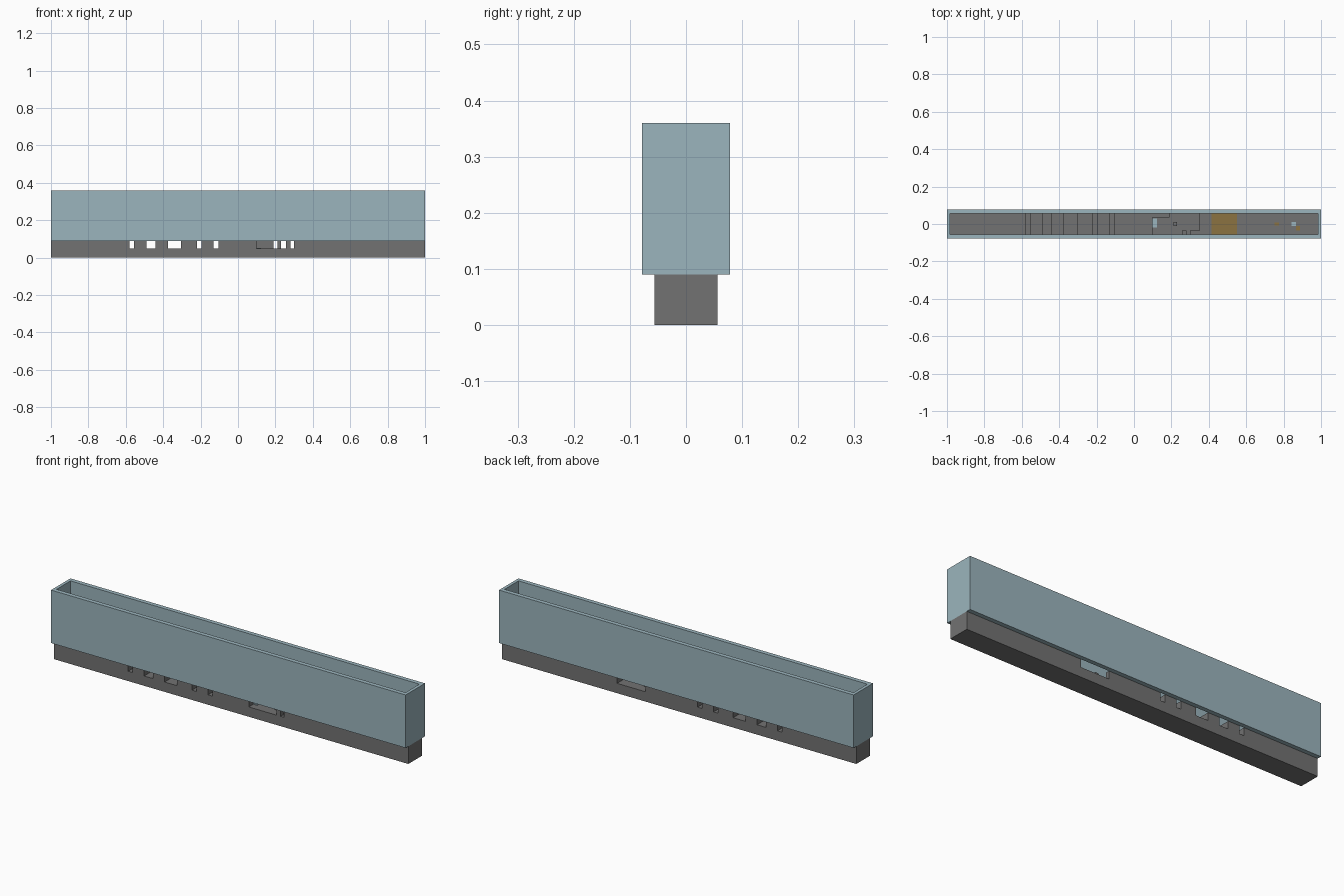
import bpy
import bmesh

default = bpy.data.objects.get("Cube")
if default:
    bpy.data.objects.remove(default, do_unlink=True)


def material(name, rgb):
    mat = bpy.data.materials.new(name)
    mat.use_nodes = True
    mat.diffuse_color = (*rgb, 1)
    mat.node_tree.nodes["Principled BSDF"].inputs["Base Color"].default_value = (*rgb, 1)
    return mat


GLASS = material("pale blue glass", (0.33, 0.46, 0.51))
STONE = material("grey stone", (0.17, 0.17, 0.17))
WOOD = material("brown wood", (0.26, 0.17, 0.053))

HALF_BASE = 0.056    # half depth of the plinth and of the hall inside
FLOOR = 0.09         # top of the plinth
SILL = 0.05          # bottom of the openings


def prism(name, points, low, high, mat, axis="z"):
    """Extrude a plan (axis z) or a side profile (axis y) between two levels."""
    bm = bmesh.new()
    place = (lambda a, b: (a, b, low)) if axis == "z" else (lambda a, b: (a, low, b))
    face = bm.faces.new([bm.verts.new(place(*p)) for p in points])
    extruded = bmesh.ops.extrude_face_region(bm, geom=[face])["geom"]
    shift = (0, 0, high - low) if axis == "z" else (0, high - low, 0)
    bmesh.ops.translate(bm, vec=shift,
                        verts=[v for v in extruded if isinstance(v, bmesh.types.BMVert)])
    bmesh.ops.recalc_face_normals(bm, faces=bm.faces)
    mesh = bpy.data.meshes.new(name)
    bm.to_mesh(mesh)
    bm.free()
    mesh.materials.append(mat)
    obj = bpy.data.objects.new(name, mesh)
    bpy.context.collection.objects.link(obj)
    return obj


def box(name, x0, x1, y0, y1, z0, z1, mat):
    return prism(name, [(x0, y0), (x1, y0), (x1, y1), (x0, y1)], z0, z1, mat)


def cut(target, cutter):
    """Subtract the cutter for good, then remove it."""
    mod = target.modifiers.new("cut", "BOOLEAN")
    mod.operation, mod.solver, mod.object = "DIFFERENCE", "EXACT", cutter
    bpy.context.view_layer.objects.active = target
    bpy.ops.object.modifier_apply(modifier=mod.name)
    bpy.data.objects.remove(cutter, do_unlink=True)


# Upper hall: a tall tube, open above and below
hall = box("upper_hall", -1, 1, -0.078, 0.078, FLOOR, 0.36, GLASS)
cut(hall, box("hall_void", -0.984, 0.984, -HALF_BASE, HALF_BASE, 0, 1, GLASS))

# Plinth with passages running straight through
plinth = box("plinth", -1, 1, -HALF_BASE, HALF_BASE, 0, FLOOR, STONE)
for x0, x1 in [(-0.58, -0.555), (-0.49, -0.44), (-0.375, -0.305),
               (-0.22, -0.195), (-0.13, -0.105)]:
    cut(plinth, box("passage", x0, x1, -0.1, 0.1, SILL, 0.2, STONE))

# Stepped entrance court, open to front and back
court = [(0.1, -0.1), (0.3, -0.1), (0.3, -0.035), (0.35, -0.035),
         (0.35, 0.1), (0.19, 0.1), (0.19, 0.035), (0.1, 0.035)]
cut(plinth, prism("court", court, SILL, 0.2, STONE))
box("court_pillar", 0.212, 0.23, -0.01, 0.01, SILL - 0.01, FLOOR, STONE)
box("front_pillar", 0.257, 0.28, -HALF_BASE, -0.035, SILL - 0.01, FLOOR, STONE)
box("court_plate", 0.1, 0.122, -0.02, 0.03, SILL - 0.002, SILL + 0.003, GLASS)


def steps(name, start, run, count, rise, mat, tail=0):
    """Solid flight of steps; a negative run climbs towards the right side."""
    points = [(start, FLOOR - 0.005)]
    for i in range(count):
        x = start + run * i
        points += [(x, FLOOR + rise * (i + 1)),
                   (x + run + (tail if i == count - 1 else 0), FLOOR + rise * (i + 1))]
    points.append((points[-1][0], FLOOR - 0.005))
    return prism(name, points, -HALF_BASE, HALF_BASE, mat, "y")


# Seating flight and the grey flight going down behind it
steps("wood_seating", 0.415, 0.0225, 6, 0.007, WOOD)
steps("stone_steps", 0.705, -0.0225, 6, 0.007, STONE, tail=-0.02)

# Low platforms and fittings at the end of the hall
box("end_platform", 0.775, 0.955, -HALF_BASE, HALF_BASE, FLOOR - 0.005, 0.097, STONE)
box("upper_platform", 0.82, 0.89, -HALF_BASE, HALF_BASE, FLOOR, 0.104, STONE)
box("wood_mat", 0.75, 0.775, -0.008, 0.008, FLOOR - 0.002, 0.095, WOOD)
box("wood_panel", 0.865, 0.888, -0.035, -0.01, 0.1, 0.108, WOOD)
box("glass_panel", 0.842, 0.865, -0.01, 0.012, 0.1, 0.108, GLASS)
